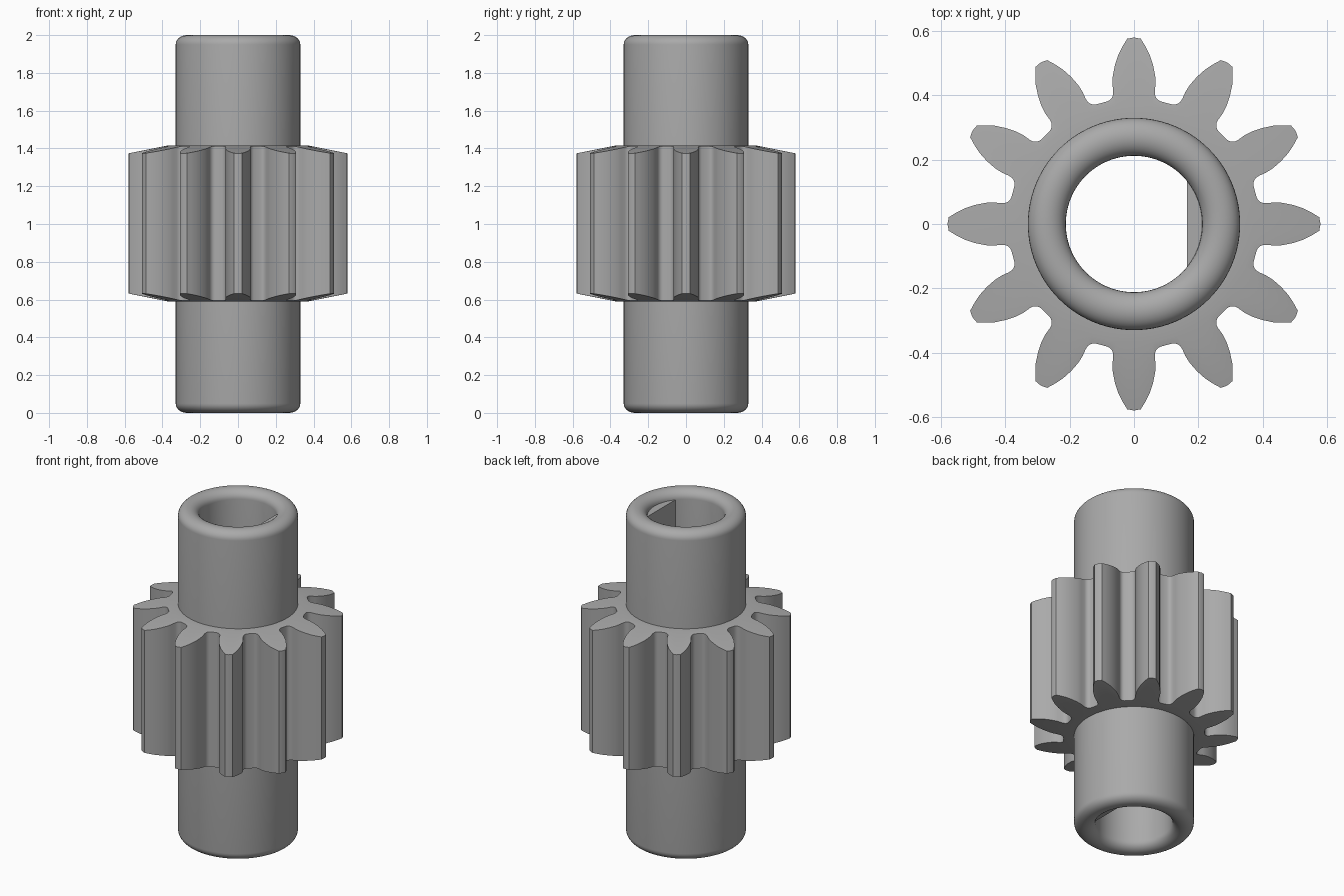
import bpy, bmesh
from math import sin, cos, pi, atan2, hypot, sqrt

cube = bpy.data.objects.get("Cube")
if cube:
    bpy.data.objects.remove(cube, do_unlink=True)

steel = bpy.data.materials.new("grey_steel")
steel.use_nodes = True
GREY = (0.4, 0.4, 0.4, 1)
steel.diffuse_color = GREY
steel.node_tree.nodes["Principled BSDF"].inputs["Base Color"].default_value = GREY


def loft(name, rings, closed, angle=30):
    """Skin a list of equal-length closed loops; optionally join last to first."""
    bm = bmesh.new()
    loops = [[bm.verts.new(p) for p in ring] for ring in rings]
    count = len(loops[0])
    pairs = list(zip(loops, loops[1:]))
    if closed:
        pairs.append((loops[-1], loops[0]))
    for a, b in pairs:
        for i in range(count):
            j = (i + 1) % count
            bm.faces.new((a[i], a[j], b[j], b[i]))
    if not closed:
        bm.faces.new(loops[0])
        bm.faces.new(loops[-1])
    bmesh.ops.recalc_face_normals(bm, faces=bm.faces)
    mesh = bpy.data.meshes.new(name)
    bm.to_mesh(mesh)
    bm.free()
    mesh.materials.append(steel)
    obj = bpy.data.objects.new(name, mesh)
    bpy.context.collection.objects.link(obj)
    bpy.ops.object.select_all(action='DESELECT')
    obj.select_set(True)
    bpy.context.view_layer.objects.active = obj
    bpy.ops.object.shade_smooth_by_angle(angle=angle * pi / 180)
    return obj


# Hollow shaft: tube with rounded rims at both ends
OUTER, BORE, HEIGHT, RIM = 0.33, 0.212, 2.0, 0.05
mid, half = (OUTER + BORE) / 2, (OUTER - BORE) / 2
STEPS, SIDES = 14, 96
profile = []
for k in range(STEPS + 1):
    a = pi * k / STEPS
    profile.append((mid + half * cos(a), HEIGHT - RIM + RIM * sin(a)))
profile += [(r, HEIGHT - z) for r, z in reversed(profile)]
loft("hollow_shaft",
     [[(r * cos(2 * pi * i / SIDES), r * sin(2 * pi * i / SIDES), z)
       for i in range(SIDES)] for r, z in profile], True)

# Key flat: bore segment that makes the hole D-shaped
FLAT_X, KEY_R = 0.165, 0.216
span = atan2(sqrt(KEY_R ** 2 - FLAT_X ** 2), FLAT_X)
arc = [(KEY_R * cos(span * t / 8), KEY_R * sin(span * t / 8)) for t in range(-8, 9)]
loft("bore_flat", [[(x, y, z) for x, y in arc] for z in (RIM, HEIGHT - RIM)], False)

# Gear: half a tooth (sideways offset, distance from axis), tip to valley
TEETH = 12
tooth = [(0, 0.58), (0.021, 0.576), (0.034, 0.555), (0.048, 0.528), (0.059, 0.495),
         (0.066, 0.46), (0.067, 0.435), (0.0645, 0.411), (0.0655, 0.4),
         (0.0693, 0.3915), (0.0755, 0.385), (0.084, 0.381), (0.1, 0.3765)]
polar = [(atan2(x, y), hypot(x, y)) for x, y in tooth]
polar = [(-a, r) for a, r in reversed(polar[1:])] + polar
outline = [(a + 2 * pi * t / TEETH, r) for t in range(TEETH) for a, r in polar]


def gear_ring(side, radius=None):
    """Loop on the top (+1) or bottom (-1) face, which falls off towards the tips."""
    ring = []
    for a, r in outline:
        r = radius or r
        z = 1.003 + side * (0.413 - 0.2 * max(0, r - 0.37))
        ring.append((r * cos(a), r * sin(a), z))
    return ring


CORE, ROOT = 0.3, 0.37
loft("pinion_gear",
     [gear_ring(1, CORE), gear_ring(1, ROOT), gear_ring(1),
      gear_ring(-1), gear_ring(-1, ROOT), gear_ring(-1, CORE)], True)
